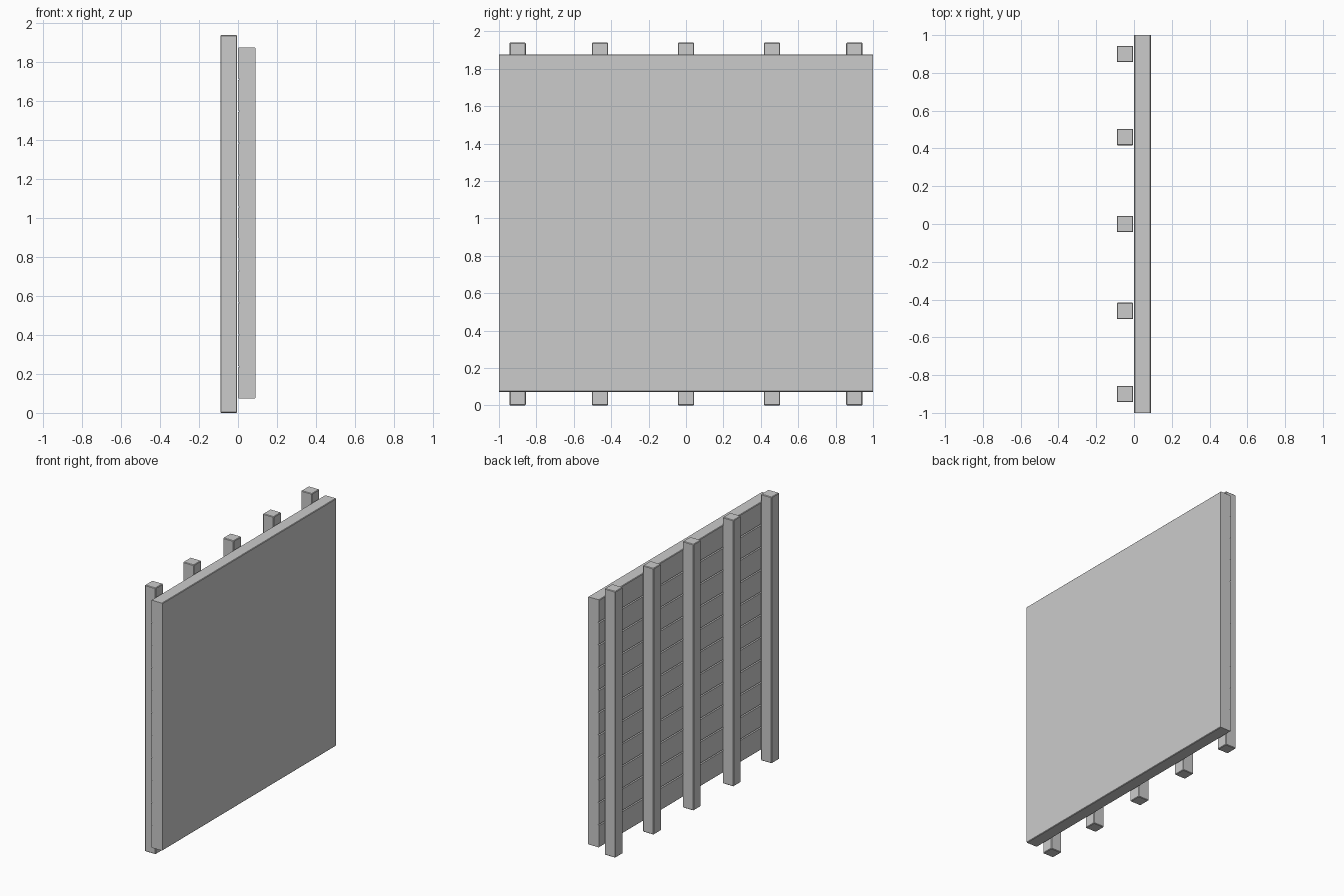
import bpy, bmesh

if "Cube" in bpy.data.objects:
    bpy.data.objects.remove(bpy.data.objects["Cube"])

POST_H = 1.94
Z0, Z1 = 0.073, 1.877
THICK = 0.09
BOARDS = 11


def finish(name, bm):
    bmesh.ops.recalc_face_normals(bm, faces=bm.faces)
    mesh = bpy.data.meshes.new(name)
    bm.to_mesh(mesh)
    bm.free()
    obj = bpy.data.objects.new(name, mesh)
    bpy.context.collection.objects.link(obj)
    return obj


def post(name, y):
    bm = bmesh.new()
    bmesh.ops.create_cube(bm, size=1)
    for v in bm.verts:
        v.co = (v.co.x * 0.087 - 0.0475, v.co.y * 0.087 + y, (v.co.z + 0.5) * POST_H)
    bmesh.ops.bevel(bm, geom=bm.edges[:], offset=0.004, segments=1, affect='EDGES')
    return finish(name, bm)


# Plank wall: flat front face, V grooves between boards on the post side
c, depth, half = 0.004, 0.008, 0.005
step = (Z1 - Z0) / BOARDS
profile = [(c, Z1), (THICK - c, Z1), (THICK, Z1 - c),
           (THICK, Z0 + c), (THICK - c, Z0), (c, Z0), (0, Z0 + c)]
for i in range(1, BOARDS):
    z = Z0 + i * step
    profile += [(0, z - half), (depth, z), (0, z + half)]
profile.append((0, Z1 - c))

bm = bmesh.new()
face = bm.faces.new([bm.verts.new((x, -1, z)) for x, z in profile])
ext = bmesh.ops.extrude_face_region(bm, geom=[face])
bmesh.ops.translate(bm, vec=(0, 2, 0),
                    verts=[g for g in ext["geom"] if isinstance(g, bmesh.types.BMVert)])
finish("plank_wall", bm)

# Upright posts behind the wall
for i, y in enumerate((-0.9, -0.46, 0, 0.46, 0.9)):
    post(f"post_{i + 1}", y)
